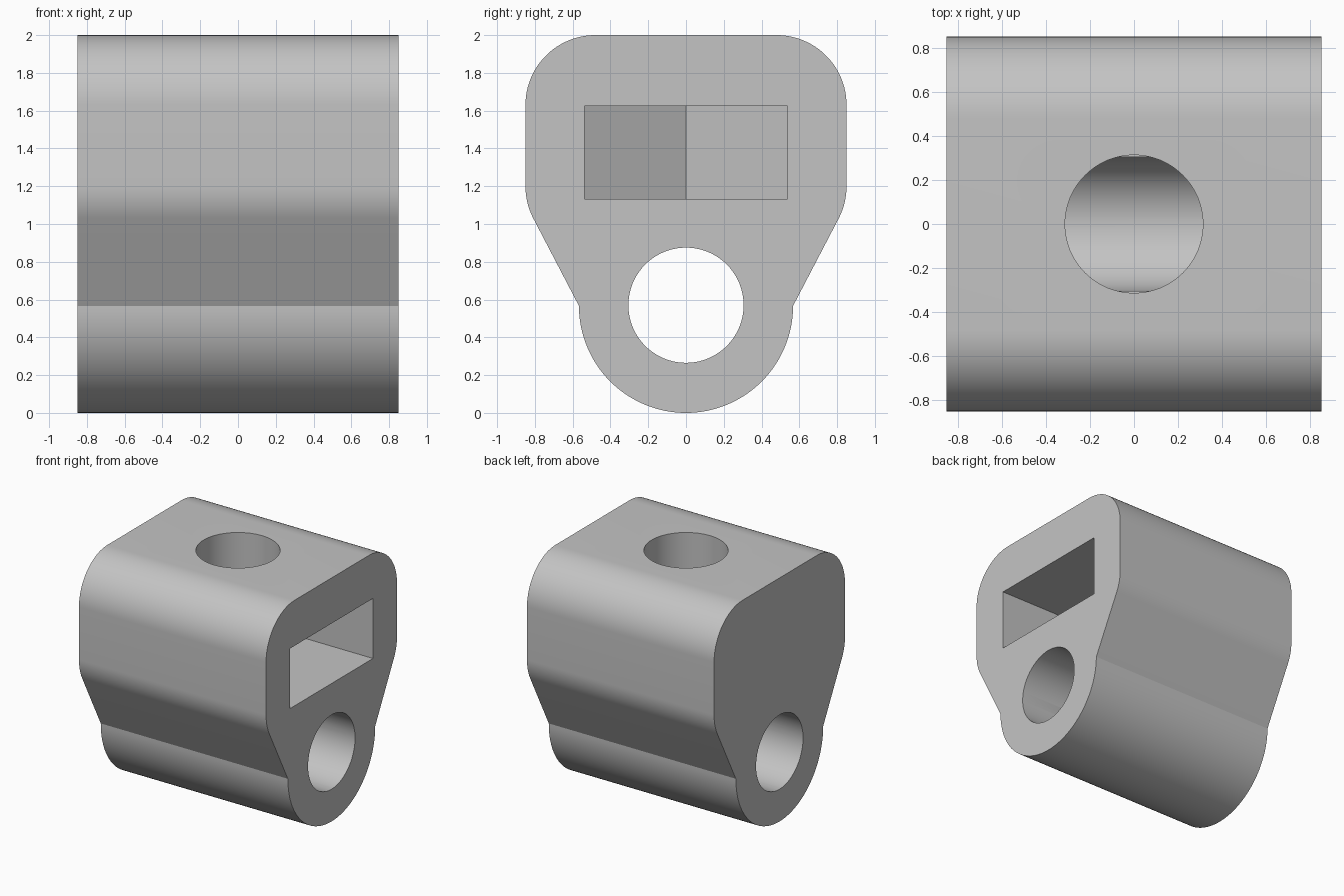
import bpy, bmesh, math
from mathutils import Vector

cube = bpy.data.objects.get("Cube")
if cube:
    bpy.data.objects.remove(cube, do_unlink=True)

# Material
grey = bpy.data.materials.new("plain grey")
grey.use_nodes = True
colour = (0.55, 0.55, 0.55, 1)
grey.diffuse_color = colour
grey.node_tree.nodes["Principled BSDF"].inputs["Base Color"].default_value = colour

HALF = 0.85          # half length and half width
AXLE_Z = 0.567       # centre of the round foot
CORNER = 0.37        # corner radius of the upper block


def arc(cy, cz, r, start, end, steps):
    return [(cy + r * math.cos(math.radians(start + (end - start) * i / steps)),
             cz + r * math.sin(math.radians(start + (end - start) * i / steps)))
            for i in range(steps + 1)]


def prism(name, base, direction):
    """Extrude a closed outline of 3D points along a direction."""
    bm = bmesh.new()
    face = bm.faces.new([bm.verts.new(p) for p in base])
    grown = bmesh.ops.extrude_face_region(bm, geom=[face])
    bmesh.ops.translate(bm, vec=Vector(direction),
                        verts=[g for g in grown["geom"] if isinstance(g, bmesh.types.BMVert)])
    bmesh.ops.recalc_face_normals(bm, faces=bm.faces)
    mesh = bpy.data.meshes.new(name)
    bm.to_mesh(mesh)
    bm.free()
    mesh.materials.append(grey)
    obj = bpy.data.objects.new(name, mesh)
    bpy.context.scene.collection.objects.link(obj)
    return obj


# Body: half outline from the foot up to the top, mirrored across the middle
half = (arc(0, AXLE_Z, AXLE_Z, -90, 0, 32)
        + arc(HALF - CORNER, 1.2, CORNER, -27.6, 0, 10)
        + arc(HALF - CORNER, 2 - CORNER, CORNER, 0, 90, 24))
outline = half + [(-y, z) for y, z in reversed(half[1:])]
body = prism("clamp_body", [(-HALF, y, z) for y, z in outline], (2 * HALF, 0, 0))

# Cutters: cross bore, vertical bolt hole, and hexagonal nut slot open to one side
bore = prism("bore_cutter",
             [(-1, y, z) for y, z in arc(0, 0.57, 0.305, 0, 360, 80)[:-1]], (2, 0, 0))
hole = prism("bolt_hole_cutter",
             [(x, y, AXLE_Z) for x, y in arc(0, 0, 0.313, 0, 360, 80)[:-1]], (0, 0, 2))
flat = 0.538
tip = flat / math.cos(math.radians(30))
slot = prism("nut_slot_cutter",
             [(x, y, 1.133) for x, y in
              [(1, flat), (-tip / 2, flat), (-tip, 0), (-tip / 2, -flat), (1, -flat)]],
             (0, 0, 0.493))

bpy.ops.object.select_all(action="DESELECT")
body.select_set(True)
bpy.context.view_layer.objects.active = body
for cutter in (bore, slot, hole):
    mod = body.modifiers.new(cutter.name, "BOOLEAN")
    mod.operation = "DIFFERENCE"
    mod.solver = "EXACT"
    mod.object = cutter
    bpy.ops.object.modifier_apply(modifier=mod.name)
    bpy.data.objects.remove(cutter, do_unlink=True)

bpy.ops.object.shade_smooth_by_angle(angle=math.radians(20))
